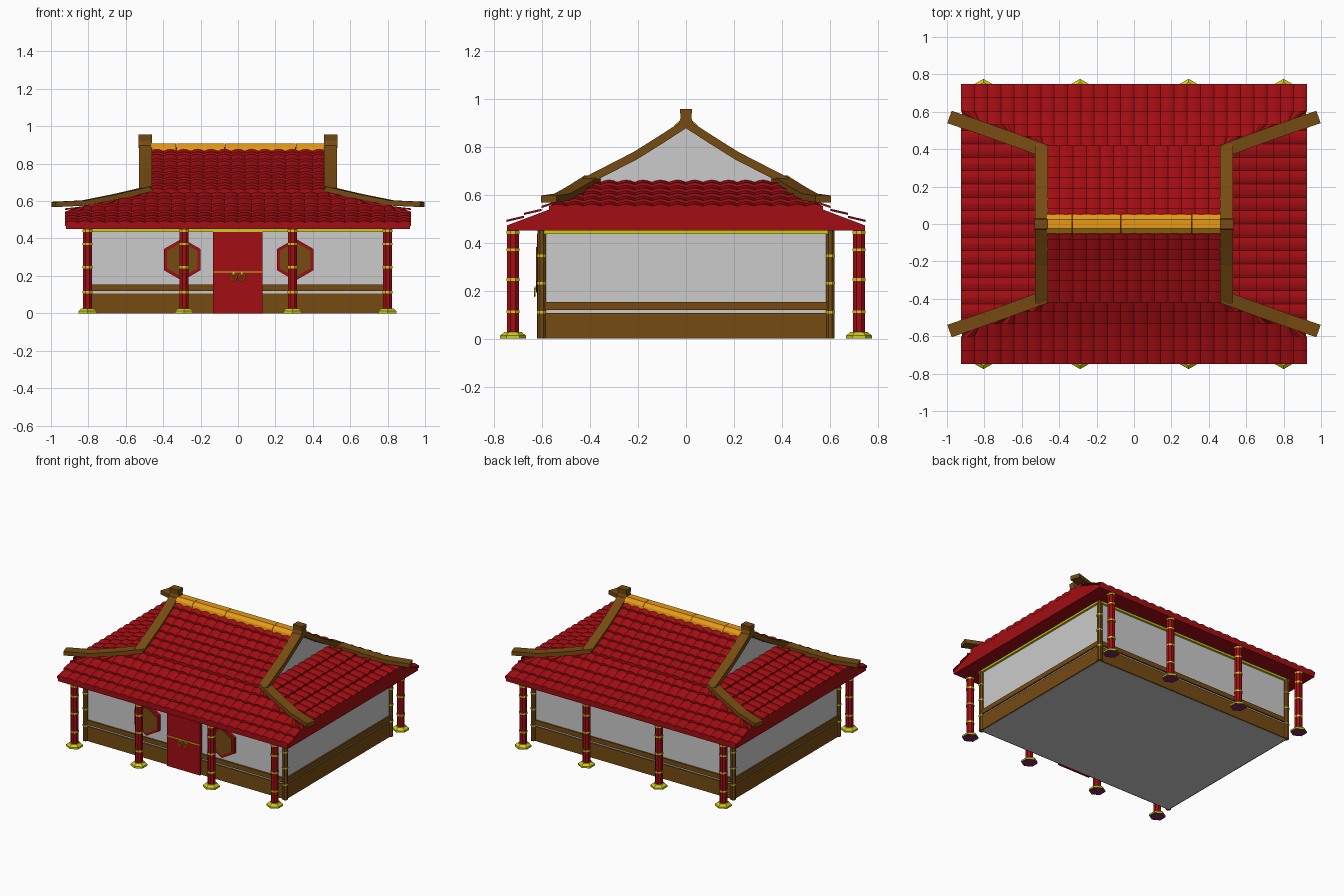
import bpy, bmesh, math
from mathutils import Vector, Matrix

if "Cube" in bpy.data.objects:
    bpy.data.objects.remove(bpy.data.objects["Cube"])

def mat(name, r, g, b):
    m = bpy.data.materials.new(name)
    m.diffuse_color = (r, g, b, 1)
    m.use_nodes = True
    m.node_tree.nodes["Principled BSDF"].inputs["Base Color"].default_value = m.diffuse_color
    return m

RED = mat("lacquer red", 0.36, 0.004, 0.006)
BROWN = mat("timber brown", 0.18, 0.07, 0.006)
GREY = mat("plaster grey", 0.6, 0.6, 0.6)
YELLOW = mat("brass yellow", 0.62, 0.62, 0.01)
ORANGE = mat("ridge orange", 0.78, 0.32, 0.008)
PURPLE = mat("footing purple", 0.2, 0.02, 0.12)

def finish(bm, name, *mats, recalc=True):
    if recalc:
        bmesh.ops.recalc_face_normals(bm, faces=bm.faces[:])
    me = bpy.data.meshes.new(name)
    bm.to_mesh(me)
    bm.free()
    for m in mats:
        me.materials.append(m)
    ob = bpy.data.objects.new(name, me)
    bpy.context.collection.objects.link(ob)
    return ob

def box(name, x0, x1, y0, y1, z0, z1, m):
    bm = bmesh.new()
    bmesh.ops.create_cube(bm, size=1)
    for v in bm.verts:
        v.co = ((x0 + x1) / 2 + v.co.x * (x1 - x0), (y0 + y1) / 2 + v.co.y * (y1 - y0),
                (z0 + z1) / 2 + v.co.z * (z1 - z0))
    return finish(bm, name, m)

def loft(name, rings, *mats, cap_index=0):
    """Skin equal-length rings of points and cap both ends."""
    bm = bmesh.new()
    vs = [[bm.verts.new(p) for p in ring] for ring in rings]
    n = len(vs[0])
    for a, b in zip(vs, vs[1:]):
        for i in range(n):
            j = (i + 1) % n
            bm.faces.new((a[i], a[j], b[j], b[i]))
    for end in (vs[0], vs[-1]):
        bm.faces.new(end).material_index = cap_index
    return finish(bm, name, *mats)

def ngon(cx, cy, z, r, n, turn=0.0):
    return [(cx + r * math.cos(turn + 2 * math.pi * i / n),
             cy + r * math.sin(turn + 2 * math.pi * i / n), z) for i in range(n)]

def rod(name, x, y, z0, z1, r, m, n=8):
    t = math.pi / n
    return loft(name, [ngon(x, y, z0, r, n, t), ngon(x, y, z1, r, n, t)], m)

def sweep(name, pts, width, thick, m):
    """Rectangular beam along a path, its width kept level."""
    pts = [Vector(p) for p in pts]
    flat = pts[-1] - pts[0]
    side = Vector((-flat.y, flat.x, 0)).normalized() * width / 2
    rings = []
    for i, p in enumerate(pts):
        d = pts[min(i + 1, len(pts) - 1)] - pts[max(i - 1, 0)]
        up = side.cross(d).normalized() * thick / 2
        if up.z < 0:
            up = -up
        rings.append([p - side - up, p + side - up, p + side + up, p - side + up])
    return loft(name, rings, m)

# Walls, timber skirting and trim
box("walls", -0.80, 0.80, -0.60, 0.60, 0, 0.46, GREY)
box("wall_base", -0.808, 0.808, -0.608, 0.608, 0.001, 0.107, BROWN)
box("wall_rail", -0.81, 0.81, -0.61, 0.61, 0.12, 0.153, BROWN)
box("wall_top_trim", -0.815, 0.815, -0.615, 0.615, 0.436, 0.451, YELLOW)

# Corner posts with brass rings
for sx in (-1, 1):
    for sy in (-1, 1):
        x, y = sx * 0.80, sy * 0.602
        rod("corner_post", x, y, 0, 0.45, 0.019, BROWN)
        for z in (0.11, 0.23, 0.345):
            rod("corner_post_ring", x, y, z - 0.005, z + 0.005, 0.021, YELLOW)

# Veranda columns, front and back
for sy in (-1, 1):
    for x in (-0.805, -0.288, 0.292, 0.80):
        y = sy * 0.721
        rod("column", x, y, 0.02, 0.455, 0.026, RED)
        for z in (0.112, 0.246, 0.37, 0.442):
            rod("column_ring", x, y, z - 0.006, z + 0.006, 0.029, YELLOW)
        t = math.pi / 6
        foot = loft("column_foot", [ngon(x, y, 0, 0.055, 6, t), ngon(x, y, 0.012, 0.055, 6, t),
                                    ngon(x, y, 0.027, 0.036, 6, t)], YELLOW, PURPLE)
        for p in foot.data.polygons:
            p.material_index = 1 if p.normal.z < -0.9 else 0

# Door with brass strip and ring handles
box("door", -0.134, 0.13, -0.622, -0.60, 0, 0.436, RED)
box("door_strip", -0.134, 0.13, -0.626, -0.62, 0.217, 0.224, YELLOW)
for x in (-0.024, 0.02):
    box("handle_mount", x - 0.007, x + 0.007, -0.632, -0.62, 0.205, 0.218, YELLOW)
    bpy.ops.mesh.primitive_torus_add(major_radius=0.016, minor_radius=0.004, major_segments=10,
                                     minor_segments=5, location=(x, -0.63, 0.193),
                                     rotation=(math.pi / 2, 0, 0))
    bpy.context.object.name = "door_handle"
    bpy.context.object.data.materials.append(YELLOW)

# Hexagonal windows
for x in (-0.298, 0.306):
    for name, r, y, m in (("window_frame", 0.113, -0.622, RED), ("window_panel", 0.094, -0.626, BROWN)):
        rings = [[(px, yy, pz) for px, pz, _ in ngon(x, 0.287, 0, r, 6, math.pi / 6)] for yy in (y, -0.60)]
        loft(name, rings, m)

# Lower roof body: hipped, with tall side fascias
def rect(x, y, z):
    return [(-x, -y, z), (x, -y, z), (x, y, z), (-x, y, z)]
loft("lower_roof", [rect(0.92, 0.745, 0.45), rect(0.92, 0.745, 0.472), rect(0.92, 0.57, 0.538),
                    rect(0.48, 0.41, 0.645)], RED)

# Upper gable roof body with grey gable ends
gable = [(-0.41, 0.63), (0.41, 0.63), (0.41, 0.645), (0.21, 0.753), (0, 0.89), (-0.21, 0.753), (-0.41, 0.645)]
loft("upper_roof", [[(x, y, z) for y, z in gable] for x in (-0.475, 0.475)], RED, GREY, cap_index=1)

def tiles(name, prof, half, limit, rows, out):
    """Arched overlapping tiles down a slope; prof is (distance, height), limit trims the sides."""
    out = Vector(out)
    across = Vector((-out.y, out.x, 0))
    bm = bmesh.new()
    lens = [math.dist(a, b) for a, b in zip(prof, prof[1:])]

    def at(t):
        s = t * sum(lens)
        for (a, b), l in zip(zip(prof, prof[1:]), lens):
            if s <= l + 1e-6:
                return a[0] + (b[0] - a[0]) * s / l, a[1] + (b[1] - a[1]) * s / l
            s -= l
    cols = round(2 * half / 0.07)
    w = 2 * half / cols
    for r in range(rows):
        (d0, z0), (d1, z1) = at(r / rows), at((r + 1) / rows)
        for c in range(cols):
            lines = []
            for d, z, lift, arch in ((d0, z0, 0, 0.009), (d1, z1, 0.012, 0.009), (d1, z1, -0.006, 0)):
                lim = limit(d)
                us = [max(-lim, min(lim, -half + w * (c + i / 4))) for i in range(5)]
                lines.append([out * d + across * u + Vector((0, 0, z + lift + arch * math.sin(math.pi * i / 4)))
                              for i, u in enumerate(us)])
            if (lines[1][0] - lines[1][4]).length < 0.012:
                continue
            vs = [[bm.verts.new(p) for p in line] for line in lines]
            for a, b in zip(vs, vs[1:]):
                for i in range(4):
                    bm.faces.new((a[i], a[i + 1], b[i + 1], b[i]))
    bmesh.ops.dissolve_degenerate(bm, edges=bm.edges[:], dist=1e-5)
    bm.normal_update()
    for f in bm.faces:
        if f.normal.dot(out + Vector((0, 0, 0.8))) < 0:
            f.normal_flip()
    return finish(bm, name, RED, recalc=False)

# Tiled slopes
def hip_x(y):
    return min(0.925, max(0.48, 0.48 + (y - 0.41) / 0.16 * 0.44))
def hip_y(x):
    return 0.41 + (x - 0.48) / 0.44 * 0.16
for s, side in ((-1, "front"), (1, "back")):
    tiles(side + "_upper_tiles", [(0.03, 0.878), (0.21, 0.758), (0.42, 0.647)], 0.47,
          lambda d: 0.47, 7, (0, s, 0))
    tiles(side + "_lower_tiles", [(0.40, 0.648), (0.57, 0.545), (0.748, 0.474)], 0.925, hip_x, 5, (0, s, 0))
for s, side in ((-1, "left"), (1, "right")):
    tiles(side + "_tiles", [(0.475, 0.652), (0.925, 0.54)], 0.57, hip_y, 5, (s, 0, 0))

# Orange ridge tiles
cuts = [-0.465, -0.33, -0.07, 0.31, 0.462]
section = [(-0.055, 0.865), (-0.048, 0.89), (-0.025, 0.909), (0.025, 0.909), (0.048, 0.89), (0.055, 0.865)]
for a, b in zip(cuts, cuts[1:]):
    loft("ridge_tile", [[(x, y, z) for y, z in section] for x in (a, b - 0.002)], ORANGE)

# Timber gable beams, peak caps and upswept hip beams
for sx in (-1, 1):
    x = sx * 0.495
    for sy in (-1, 1):
        sweep("gable_beam", [(x, 0, 0.897), (x, sy * 0.1, 0.832), (x, sy * 0.21, 0.763),
                             (x, sy * 0.42, 0.655)], 0.07, 0.034, BROWN)
        sweep("hip_beam", [(sx * 0.475, sy * 0.39, 0.665), (sx * 0.66, sy * 0.458, 0.622),
                           (sx * 0.82, sy * 0.515, 0.590), (sx * 0.986, sy * 0.572, 0.582)],
              0.07, 0.028, BROWN)
    loft("peak_cap", [[(x + i * 0.036, j * w, z) for i, j in ((-1, -1), (1, -1), (1, 1), (-1, 1))]
                      for w, z in ((0.034, 0.885), (0.022, 0.92), (0.026, 0.957))], BROWN)
